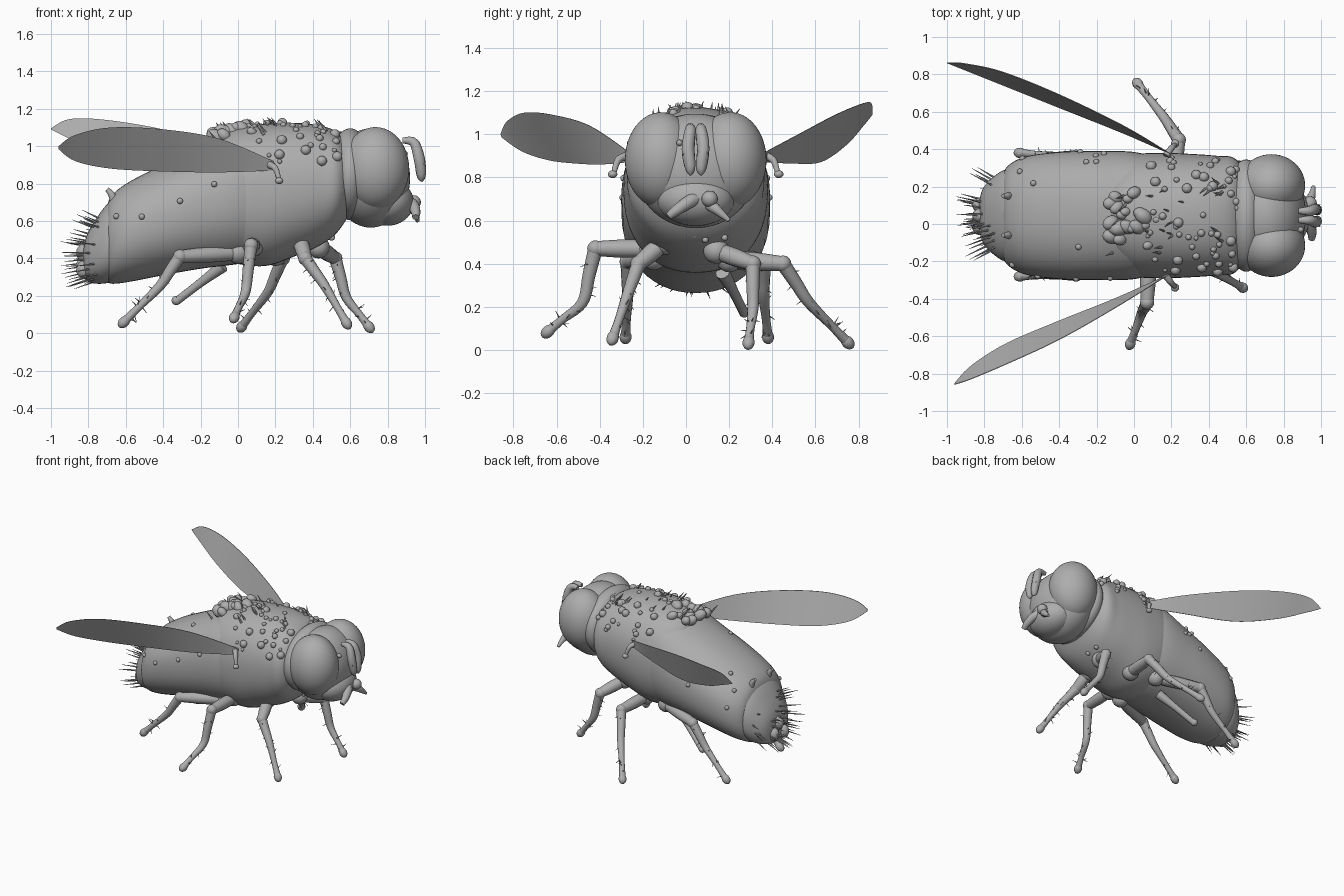
import bpy, bmesh, math, random
from mathutils import Vector

random.seed(4)
if "Cube" in bpy.data.objects:
    bpy.data.objects.remove(bpy.data.objects["Cube"])

MID = 0.045  # centre line of the body in y


def make_material(name, value):
    mat = bpy.data.materials.new(name)
    mat.use_nodes = True
    colour = (value, value, value, 1)
    mat.diffuse_color = colour
    mat.node_tree.nodes["Principled BSDF"].inputs["Base Color"].default_value = colour
    return mat


GREY = make_material("plain grey", 0.42)


def finish(name, bm, angle=50):
    bmesh.ops.recalc_face_normals(bm, faces=bm.faces)
    mesh = bpy.data.meshes.new(name)
    bm.to_mesh(mesh)
    bm.free()
    mesh.materials.append(GREY)
    obj = bpy.data.objects.new(name, mesh)
    bpy.context.collection.objects.link(obj)
    bpy.ops.object.select_all(action="DESELECT")
    obj.select_set(True)
    bpy.context.view_layer.objects.active = obj
    bpy.ops.object.shade_smooth_by_angle(angle=math.radians(angle))
    return obj


def spline(points, t):
    """Smooth curve through equally weighted points, t from 0 to 1."""
    n = len(points) - 1
    i = min(int(t * n), n - 1)
    f = t * n - i
    a, b, c, d = (points[min(max(i + k, 0), n)] for k in (-1, 0, 1, 2))
    return [q + f / 2 * (r - p + f * (2 * p - 5 * q + 4 * r - s + f * (3 * (q - r) + s - p)))
            for p, q, r, s in zip(a, b, c, d)]


def add_loft(bm, rings):
    loops = [[bm.verts.new(p) for p in ring] for ring in rings]
    n = len(loops[0])
    for a, b in zip(loops, loops[1:]):
        for i in range(n):
            bm.faces.new((a[i], a[(i + 1) % n], b[(i + 1) % n], b[i]))
    bm.faces.new(loops[0])
    bm.faces.new(loops[-1])


def body_point(stations, t, angle, grow=1):
    """Point on a rounded body section; stations are (x, low, high, half width)."""
    x, low, high, wide = spline(stations, t)
    c, s = math.cos(angle), math.sin(angle)
    c, s = (math.copysign(abs(v) ** 0.9, v) for v in (c, s))
    return Vector((x, MID + wide * c * grow, (low + high) / 2 + (high - low) / 2 * s * grow))


def body_part(name, stations, steps=40, sides=48):
    bm = bmesh.new()
    add_loft(bm, [[body_point(stations, i / steps, math.tau * k / sides) for k in range(sides)]
                  for i in range(steps + 1)])
    return finish(name, bm)


def add_ball(bm, centre, radii, axis=None):
    """Ellipsoid, with its z radius turned along axis if one is given."""
    verts = bmesh.ops.create_uvsphere(bm, u_segments=16, v_segments=10, radius=1)["verts"]
    turn = Vector(axis).to_track_quat("Z", "Y") if axis else None
    for v in verts:
        p = Vector([a * r for a, r in zip(v.co, radii)])
        v.co = Vector(centre) + (turn @ p if turn else p)


def add_tube(bm, path, steps=14, sides=12):
    """Tapered tube through (x, y, z, radius) points."""
    samples = [spline(path, i / steps) for i in range(steps + 1)]
    rings = []
    for i, s in enumerate(samples):
        ahead = Vector(samples[min(i + 1, steps)][:3]) - Vector(samples[max(i - 1, 0)][:3])
        turn = ahead.to_track_quat("Z", "Y")
        rings.append([Vector(s[:3]) + turn @ Vector((math.cos(a), math.sin(a), 0)) * max(s[3], 0.001)
                      for a in (math.tau * k / sides for k in range(sides))])
    add_loft(bm, rings)


def add_bristle(bm, base, direction, length, radius):
    tip = Vector(base) + Vector(direction).normalized() * length
    add_tube(bm, [(*base, radius), (*tip, 0.001)], steps=2, sides=6)


# Body
thorax = [(-0.14, 0.44, 1.0, 0.2), (-0.1, 0.4, 1.06, 0.27), (0, 0.37, 1.1, 0.325), (0.15, 0.36, 1.12, 0.335),
          (0.3, 0.41, 1.125, 0.33), (0.44, 0.47, 1.11, 0.32), (0.54, 0.55, 1.07, 0.305), (0.62, 0.68, 0.98, 0.2)]
abdomen = [(-0.71, 0.29, 0.63, 0.18), (-0.68, 0.265, 0.73, 0.26), (-0.58, 0.275, 0.81, 0.315),
           (-0.4, 0.31, 0.9, 0.34), (-0.2, 0.345, 0.99, 0.345), (0, 0.37, 1.08, 0.34), (0.15, 0.4, 1.07, 0.3)]
tail = [(-0.83, 0.31, 0.43, 0.06), (-0.81, 0.28, 0.52, 0.14), (-0.76, 0.265, 0.61, 0.2),
        (-0.69, 0.27, 0.7, 0.245), (-0.6, 0.3, 0.76, 0.25)]
body_part("thorax", thorax)
body_part("abdomen", abdomen)
body_part("tail_segment", tail, 20)


def ellipsoid(name, centre, radii):
    bm = bmesh.new()
    bmesh.ops.create_uvsphere(bm, u_segments=48, v_segments=32, radius=1)
    for v in bm.verts:
        v.co = Vector(centre) + Vector([a * r for a, r in zip(v.co, radii)])
    return finish(name, bm)


# Head
ellipsoid("head", (0.71, MID, 0.83), (0.21, 0.28, 0.265))
ellipsoid("lower_face", (0.8, MID, 0.7), (0.14, 0.18, 0.125))
ellipsoid("rear_of_head", (0.6, MID, 0.85), (0.12, 0.3, 0.245))
for side, label in ((1, "left"), (-1, "right")):
    ellipsoid(label + "_eye", (0.735, MID + side * 0.16, 0.88), (0.18, 0.168, 0.222))

bm = bmesh.new()
for side in (-1, 1):
    y = MID + side * 0.025
    add_tube(bm, [(0.88, y, 1.03, 0.015), (0.94, y, 1.02, 0.026), (0.97, y + side * 0.01, 0.93, 0.03),
                  (0.98, y, 0.84, 0.024), (0.985, y, 0.81, 0.004)])
    add_bristle(bm, (0.96, y, 0.96), (0.3, side * 0.3, -0.5), 0.08, 0.008)
finish("antennae", bm)

bm = bmesh.new()
add_tube(bm, [(0.88, 0.07, 0.71, 0.035), (0.93, 0.02, 0.69, 0.032), (0.95, -0.04, 0.65, 0.026), (0.95, -0.08, 0.62, 0.018)])
add_tube(bm, [(0.88, 0.1, 0.68, 0.03), (0.94, 0.13, 0.66, 0.026), (0.96, 0.2, 0.6, 0.01)])
add_ball(bm, (0.94, 0.11, 0.7), (0.038, 0.038, 0.038))
for y, z in ((-0.11, 0.87), (0.18, 0.87), (-0.03, 0.96), (0.04, 0.53), (0.09, 0.51), (0.18, 0.52)):
    add_ball(bm, (0.89 if z > 0.6 else 0.5, y, z), (0.018, 0.015, 0.015))
finish("mouthparts", bm)

# Legs: coxa, knee, ankle and foot positions
legs = {
    "front_right": [(0.33, -0.1, 0.5), (0.36, -0.22, 0.4), (0.46, -0.27, 0.26), (0.58, -0.34, 0.055)],
    "front_left": [(0.43, 0.14, 0.46), (0.52, 0.31, 0.4), (0.58, 0.31, 0.19), (0.7, 0.29, 0.035)],
    "middle_right": [(0.08, -0.17, 0.47), (0.07, -0.42, 0.47), (0.04, -0.48, 0.22), (-0.02, -0.64, 0.085)],
    "middle_left": [(0.2, 0.2, 0.42), (0.24, 0.45, 0.4), (0.16, 0.57, 0.22), (0.02, 0.75, 0.035)],
    "hind_right": [(0, -0.15, 0.43), (-0.31, -0.27, 0.41), (-0.42, -0.27, 0.25), (-0.61, -0.28, 0.06)],
    "hind_left": [(0, 0.24, 0.43), (-0.31, 0.36, 0.41), (-0.42, 0.36, 0.25), (-0.61, 0.38, 0.06)],
}
for name, (hip, knee, ankle, foot) in legs.items():
    bm = bmesh.new()
    hip, knee, ankle, foot = map(Vector, (hip, knee, ankle, foot))
    mid = hip.lerp(knee, 0.5)
    add_ball(bm, hip, (0.06, 0.06, 0.06))
    add_tube(bm, [(*hip, 0.04), (*mid, 0.042), (*knee, 0.034)])
    add_ball(bm, knee, (0.038, 0.038, 0.038))
    add_tube(bm, [(*knee, 0.034), (*knee.lerp(ankle, 0.5), 0.03), (*ankle, 0.026),
                  (*ankle.lerp(foot, 0.6), 0.02), (*foot, 0.024)], 20)
    add_ball(bm, foot, (0.028, 0.028, 0.038), foot - ankle)
    for i in range(14):
        f = random.uniform(0.1, 0.9)
        base = ankle.lerp(foot, f) if i % 2 else knee.lerp(ankle, f)
        add_bristle(bm, base, [random.uniform(-1, 1) for _ in range(3)], 0.055, 0.005)
    finish(name + "_leg", bm)

bm = bmesh.new()
add_tube(bm, [(-0.08, 0.17, 0.36, 0.035), (-0.2, 0.22, 0.27, 0.024), (-0.33, 0.27, 0.17, 0.022)])
add_ball(bm, (-0.33, 0.27, 0.175), (0.025, 0.025, 0.025))
finish("belly_peg", bm)

# Wings: lower and upper edge as (x, y low, z low, y high, z high)
wings = {
    "left_wing": [(0.2, 0.37, 0.87, 0.37, 0.92), (-0.05, 0.48, 0.865, 0.52, 1.0), (-0.4, 0.62, 0.87, 0.69, 1.09),
                  (-0.7, 0.74, 0.95, 0.81, 1.14), (-0.9, 0.82, 1.04, 0.855, 1.145), (-1, 0.86, 1.09, 0.86, 1.095)],
    "right_wing": [(0.19, -0.27, 0.87, -0.27, 0.92), (-0.1, -0.4, 0.86, -0.45, 1.04), (-0.4, -0.52, 0.865, -0.62, 1.09),
                   (-0.68, -0.64, 0.88, -0.75, 1.1), (-0.87, -0.76, 0.92, -0.83, 1.06), (-0.96, -0.855, 0.985, -0.86, 1)],
}
for name, stations in wings.items():
    bm = bmesh.new()
    rings = []
    for i in range(31):
        x, y0, z0, y1, z1 = spline(stations, i / 30)
        rings.append([(x, y0, z0), (x, y1, z1), (x, y1 + 0.004, z1), (x, y0 + 0.004, z0)])
    add_loft(bm, rings)
    finish(name, bm, 30)

# Balancers beneath the wings
bm = bmesh.new()
for side in (-1, 1):
    y = MID + side * 0.32
    add_tube(bm, [(0.17, y, 0.9, 0.02), (0.2, y + side * 0.04, 0.88, 0.016), (0.22, y + side * 0.06, 0.82, 0.012)])
    add_ball(bm, (0.22, y + side * 0.065, 0.815), (0.022, 0.022, 0.018))
finish("balancers", bm)

# Round warts scattered over the back and flanks
bm = bmesh.new()
for i in range(60):
    a = math.pi / 2 + random.uniform(-1.2, 1.2)
    p = body_point(thorax, random.uniform(0.35, 0.88), a)
    r = random.choice((0.012, 0.016, 0.02, 0.027))
    add_ball(bm, p, (r, r, r))
for i in range(14):
    p = body_point(abdomen, random.uniform(0.2, 0.75), random.uniform(0.1, 3))
    add_ball(bm, p, (0.016, 0.016, 0.016))
finish("warts", bm)

# Clump of lobes and pegs on top of the thorax
bm = bmesh.new()
for i in range(22):
    x, y = random.uniform(-0.13, 0.14), MID + random.uniform(-0.17, 0.13)
    z = 1.1 + min(x, 0) * 0.3 - (y - MID) ** 2
    r = random.uniform(0.02, 0.042)
    add_ball(bm, (x, y, z), (r, r, r * 1.3), (-0.7, random.uniform(-0.6, 0.6), 0.5))
for i in range(24):
    x, y = random.uniform(-0.12, 0.5), MID + random.uniform(-0.2, 0.2)
    z = 1.1 + min(x, 0) * 0.3 - (y - MID) ** 2
    add_bristle(bm, (x, y, z), (-0.6, random.uniform(-0.6, 0.6), 0.8), 0.07, 0.009)
finish("back_clump", bm)

# Tail bristles and curled pegs
bm = bmesh.new()
for i in range(45):
    p = body_point(tail, random.uniform(0, 0.65), random.uniform(0, math.tau), 0.95)
    add_bristle(bm, p, (-1, (p.y - MID) * 3, (p.z - 0.42) * 2.5), random.uniform(0.06, 0.13), 0.006)
for y in (-0.06, 0.15):
    add_tube(bm, [(-0.66, y, 0.66, 0.02), (-0.67, y, 0.73, 0.02), (-0.7, y, 0.77, 0.012)], 8)
for y, z in ((-0.02, 0.34), (0.1, 0.36), (MID, 0.43)):
    add_ball(bm, (-0.82, y, z), (0.045, 0.04, 0.05))
finish("tail_bristles", bm)
